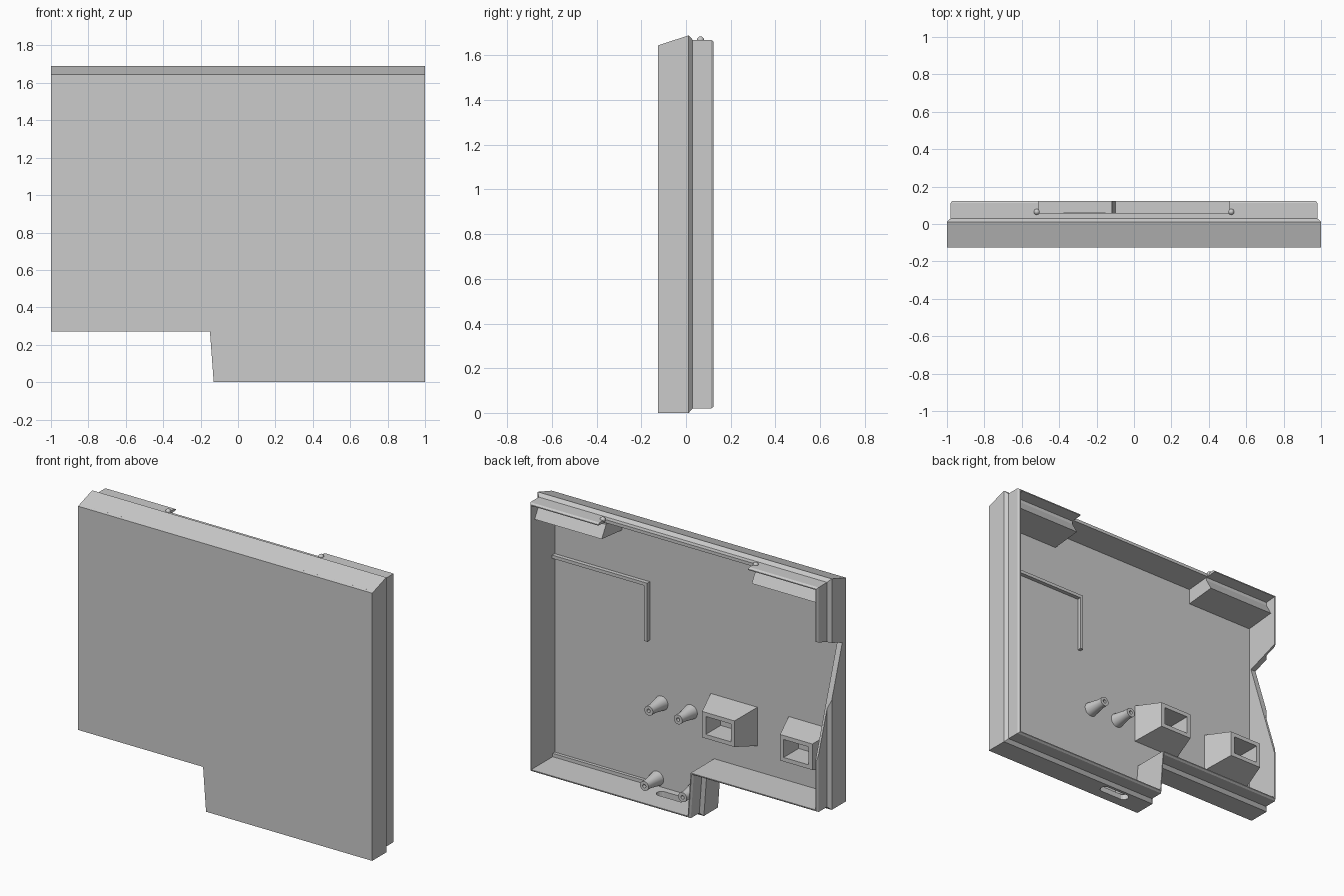
import bpy, bmesh, math
from mathutils import Vector

cube = bpy.data.objects.get("Cube")
if cube:
    bpy.data.objects.remove(cube, do_unlink=True)

grey = bpy.data.materials.new("plain_grey")
grey.use_nodes = True
GREY = (0.6, 0.6, 0.6, 1)
grey.diffuse_color = GREY
grey.node_tree.nodes["Principled BSDF"].inputs["Base Color"].default_value = GREY

FLOOR = -0.105  # inner face of the front panel


def loft(name, rings):
    """Skin a list of equal-length rings and cap both ends."""
    bm = bmesh.new()
    loops = [[bm.verts.new(p) for p in ring] for ring in rings]
    for a, b in zip(loops, loops[1:]):
        for i in range(len(a)):
            j = (i + 1) % len(a)
            bm.faces.new((a[i], a[j], b[j], b[i]))
    bm.faces.new(loops[0])
    bm.faces.new(loops[-1])
    bmesh.ops.recalc_face_normals(bm, faces=bm.faces)
    mesh = bpy.data.meshes.new(name)
    bm.to_mesh(mesh)
    bm.free()
    mesh.materials.append(grey)
    obj = bpy.data.objects.new(name, mesh)
    bpy.context.collection.objects.link(obj)
    return obj


def prism(name, x0, x1, profile):
    """Extrude a (y, z) profile along x."""
    return loft(name, [[(x, y, z) for y, z in profile] for x in (x0, x1)])


def box(name, x0, x1, y0, y1, z0, z1):
    return prism(name, x0, x1, [(y0, z0), (y1, z0), (y1, z1), (y0, z1)])


def rect(y, x0, x1, z0, z1):
    return [(x0, y, z0), (x1, y, z0), (x1, y, z1), (x0, y, z1)]


def outline(y, inset, top=1.69):
    """Notched panel outline, moved inward by the inset."""
    pts = [Vector(p) for p in
           ((-1, .27), (-.15, .27), (-.13, 0), (1, 0), (1, top), (-1, top))]
    ring = []
    for i, p in enumerate(pts):
        d1 = (p - pts[i - 1]).normalized()
        d2 = (pts[(i + 1) % len(pts)] - p).normalized()
        n1, n2 = Vector((-d1.y, d1.x)), Vector((-d2.y, d2.x))
        q = p + (n1 + n2) * inset / (1 + n1.dot(n2))
        ring.append((q.x, y, q.y))
    return ring


def cut(target, cutter):
    mod = target.modifiers.new("cut", "BOOLEAN")
    mod.operation = "DIFFERENCE"
    mod.solver = "EXACT"
    mod.object = cutter
    bpy.context.view_layer.objects.active = target
    bpy.ops.object.modifier_apply(modifier=mod.name)
    bpy.data.objects.remove(cutter, do_unlink=True)


# Hollow cover: sloped top, stepped lip, open back
shell = loft("cover_shell", [
    outline(-.125, 0, 1.645), outline(.012, 0), outline(.03, .02),
    outline(.112, .02), outline(.124, .028), outline(.124, .034),
    outline(FLOOR, .034, 1.67)])

# Openings: lowered top lip, side V cut, slot in the bottom wall
cut(shell, box("lip_cutter", -.51, .51, .06, .3, 1.5, 1.8))
cut(shell, prism("side_cutter", -1.1, -.9,
                 [(.2, 1.364), (-.09, 1.26), (.2, .37)]))
slot = []
for z in (-.1, .08):
    ring = []
    for i in range(16):
        a = 2 * math.pi * (i + .5) / 16
        side = math.copysign(.07, math.cos(a))
        ring.append((.12 + side + .03 * math.cos(a), -.035 + .03 * math.sin(a), z))
    slot.append(ring)
cut(shell, loft("slot_cutter", slot))

# Top corner brackets and round catches
for side, label in ((1, "left"), (-1, "right")):
    prism(label + "_bracket", side * .51, side * .968,
          [(FLOOR - .005, 1.54), (.09, 1.56), (.05, 1.63), (.05, 1.66),
           (FLOOR - .005, 1.65)])
    bpy.ops.mesh.primitive_uv_sphere_add(
        segments=16, ring_count=8, radius=.016, location=(side * .52, .065, 1.669))
    ball = bpy.context.object
    ball.name = label + "_catch"
    ball.data.materials.append(grey)
    bpy.ops.object.shade_smooth_by_angle()

# Raised ribs on the inner face
box("long_rib", .32, .97, FLOOR - .005, -.08, 1.255, 1.275)
box("short_rib", .32, .34, FLOOR - .005, -.08, .915, 1.275)
box("bottom_rib", .33, .97, FLOOR - .005, -.085, .03, .055)

# Tapered screw posts with blind holes
for n, (px, pz) in enumerate(((.24, .55), (.04, .55), (.27, .08), (.01, .08))):
    rings = []
    for r, y in ((.045, FLOOR - .005), (.029, -.02), (.029, .02),
                 (.011, .02), (.011, -.04)):
        rings.append([(px + r * math.cos(a), y, pz + r * math.sin(a))
                      for a in (2 * math.pi * i / 20 for i in range(20))])
    post = loft("screw_post_%d" % (n + 1), rings)
    bpy.context.view_layer.objects.active = post
    bpy.ops.object.select_all(action="DESELECT")
    post.select_set(True)
    bpy.ops.object.shade_smooth_by_angle()

# Tapered sockets with a recessed opening
for n, dx in enumerate((0, -.53)):
    loft("socket_%d" % (n + 1), [
        rect(FLOOR - .005, dx - .413, dx - .093, .46, .70),
        rect(.065, dx - .375, dx - .155, .51, .67),
        rect(.065, dx - .35, dx - .18, .535, .645),
        rect(-.08, dx - .35, dx - .18, .535, .645)])
